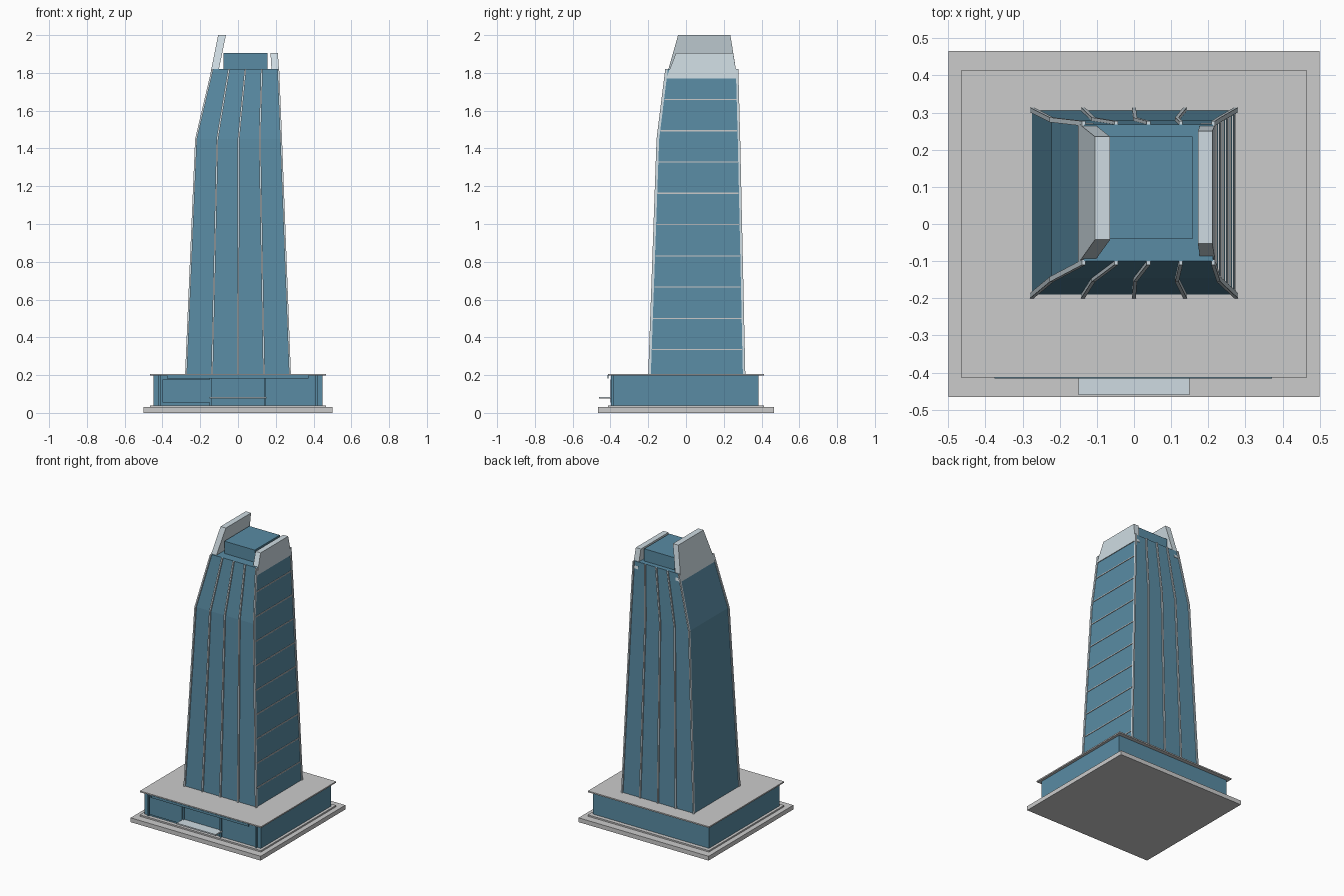
import bpy, bmesh

if "Cube" in bpy.data.objects:
    bpy.data.objects.remove(bpy.data.objects["Cube"])


def material(name, rgb):
    m = bpy.data.materials.new(name)
    m.diffuse_color = (*rgb, 1)
    m.use_nodes = True
    m.node_tree.nodes["Principled BSDF"].inputs["Base Color"].default_value = m.diffuse_color
    return m


GLASS = material("blue_glass", (0.10, 0.26, 0.37))
METAL = material("pale_metal", (0.62, 0.71, 0.76))


def loft(name, sections, mat=None):
    """Stack rectangles (z, x0, x1, y0, y1) into a closed flat-faced solid."""
    bm = bmesh.new()
    rings = [[bm.verts.new(p) for p in
              ((x0, y0, z), (x1, y0, z), (x1, y1, z), (x0, y1, z))]
             for z, x0, x1, y0, y1 in sections]
    bm.faces.new(rings[0][::-1])
    bm.faces.new(rings[-1])
    for a, b in zip(rings, rings[1:]):
        for i in range(4):
            j = (i + 1) % 4
            bm.faces.new((a[i], a[j], b[j], b[i]))
    bmesh.ops.recalc_face_normals(bm, faces=bm.faces)
    mesh = bpy.data.meshes.new(name)
    bm.to_mesh(mesh)
    bm.free()
    if mat:
        mesh.materials.append(mat)
    ob = bpy.data.objects.new(name, mesh)
    bpy.context.collection.objects.link(ob)
    return ob


def box(name, x0, x1, y0, y1, z0, z1, mat=None):
    return loft(name, [(z0, x0, x1, y0, y1), (z1, x0, x1, y0, y1)], mat)


# Stepped plinth, glazed podium and its roof slab
box("ground_plinth", -0.5, 0.5, -0.466, 0.466, 0, 0.03)
box("plinth_step", -0.466, 0.466, -0.413, 0.413, 0.03, 0.04)
box("podium", -0.447, 0.447, -0.387, 0.385, 0.04, 0.197, GLASS)
box("podium_roof", -0.466, 0.466, -0.413, 0.413, 0.197, 0.206)

# Podium frontage: sign band, shop window, pilasters, canopy
box("front_band", -0.375, 0.372, -0.416, -0.411, 0.183, 0.2, GLASS)
box("shop_window", -0.4, -0.15, -0.4, -0.385, 0.055, 0.177, GLASS)
for x in (-0.415, -0.145, 0.143, 0.415):
    box("pilaster", x - 0.006, x + 0.006, -0.397, -0.385, 0.04, 0.197, GLASS)
box("entrance_canopy", -0.15, 0.15, -0.46, -0.385, 0.076, 0.085, METAL)

# Tapered tower, leaning in above the kink
TOWER = [(0.206, -0.275, 0.275, -0.19, 0.305),
         (1.45, -0.222, 0.228, -0.146, 0.278),
         (1.82, -0.135, 0.213, -0.1, 0.268)]
loft("tower_body", TOWER, GLASS)

# Vertical fins following the front and back faces
for side in ("front", "back"):
    for i in range(5):
        rings = []
        for z, x0, x1, y0, y1 in TOWER:
            x = x0 + (x1 - x0) * i / 4
            ya, yb = (y0 - 0.01, y0 + 0.004) if side == "front" else (y1 - 0.004, y1 + 0.009)
            rings.append((z, x - 0.005, x + 0.005, ya, yb))
        loft(side + "_fin", rings, METAL)


def section_at(z):
    for a, b in zip(TOWER, TOWER[1:]):
        if z <= b[0]:
            t = (z - a[0]) / (b[0] - a[0])
            return [p + (q - p) * t for p, q in zip(a, b)]


# Horizontal ledges on the right face
for i in range(9):
    z, x0, x1, y0, y1 = section_at(0.335 + 0.1655 * i)
    box("right_ledge", x1 - 0.01, x1 + 0.004, y0 + 0.006, y1 - 0.006, z - 0.003, z + 0.003)

# Rooftop plant room and the two crown blades
box("plant_room", -0.077, 0.157, -0.04, 0.235, 1.815, 1.905, GLASS)
loft("left_crown_blade", [(1.77, -0.151, -0.111, -0.106, 0.272),
                          (1.82, -0.141, -0.101, -0.093, 0.264),
                          (2.0, -0.105, -0.064, -0.042, 0.235)], METAL)
loft("right_crown_blade", [(1.77, 0.18, 0.22, -0.106, 0.272),
                           (1.905, 0.172, 0.211, -0.053, 0.25)], METAL)
